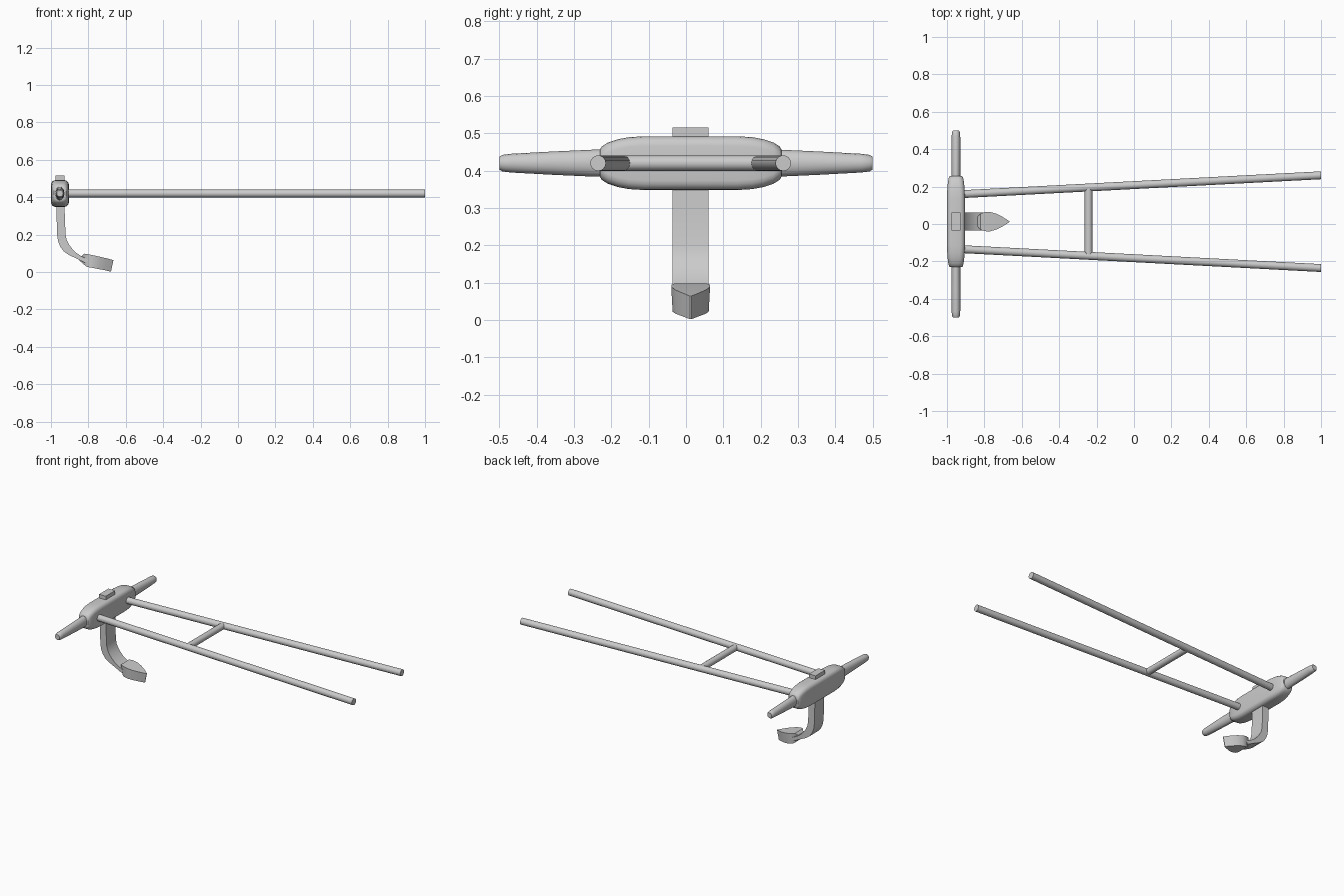
import bpy, bmesh
from math import cos, sin, pi
from mathutils import Vector

if "Cube" in bpy.data.objects:
    bpy.data.objects.remove(bpy.data.objects["Cube"])

CY = 0.0125          # centre line of head, shank and poles
HX, HZ = -0.952, 0.42


def loft(name, rings, smooth=True, angle=35):
    """Skin equal-length rings of points and cap both ends."""
    bm = bmesh.new()
    rows = [[bm.verts.new(p) for p in r] for r in rings]
    n = len(rows[0])
    for a, b in zip(rows, rows[1:]):
        for i in range(n):
            j = (i + 1) % n
            bm.faces.new((a[i], a[j], b[j], b[i]))
    bm.faces.new(rows[0])
    bm.faces.new(rows[-1][::-1])
    bmesh.ops.remove_doubles(bm, verts=bm.verts, dist=1e-5)
    bmesh.ops.recalc_face_normals(bm, faces=bm.faces)
    me = bpy.data.meshes.new(name)
    bm.to_mesh(me)
    bm.free()
    ob = bpy.data.objects.new(name, me)
    bpy.context.collection.objects.link(ob)
    if smooth:
        bpy.ops.object.select_all(action='DESELECT')
        ob.select_set(True)
        bpy.context.view_layer.objects.active = ob
        bpy.ops.object.shade_smooth_by_angle(angle=angle * pi / 180)
    return ob


def rod(name, a, b, r, n=16):
    a, b = Vector(a), Vector(b)
    d = (b - a).normalized()
    u = d.cross(Vector((0, 0, 1))).normalized()
    v = u.cross(d)
    ring = [(u * cos(2 * pi * i / n) + v * sin(2 * pi * i / n)) * r for i in range(n)]
    return loft(name, [[p + q for q in ring] for p in (a, b)])


def rounded_ring(y, hx, hz, r):
    """Rounded rectangle in the xz plane."""
    pts = []
    for q, (sx, sz) in enumerate([(1, 1), (-1, 1), (-1, -1), (1, -1)]):
        for k in range(5):
            t = (q + k / 4) * pi / 2
            pts.append((HX + sx * (hx - r) + r * cos(t), y, HZ + sz * (hz - r) + r * sin(t)))
    return pts


def oval_ring(y, rx, rz, n=16):
    return [(HX + rx * cos(2 * pi * i / n), y, HZ + rz * sin(2 * pi * i / n)) for i in range(n)]


# Head beam with rounded ends: (half length, half width, half height)
half = [(0.2435, 0.033, 0.036), (0.238, 0.037, 0.045), (0.222, 0.041, 0.055),
        (0.195, 0.0445, 0.064), (0.165, 0.0465, 0.0695), (0.125, 0.048, 0.072)]
stations = [(-y, a, b) for y, a, b in half] + half[::-1]
loft("head_beam", [rounded_ring(CY + y, a, b, 0.026) for y, a, b in stations])

# Tapered side grips
for s, side in ((-1, "left"), (1, "right")):
    prof = [(0.20, 0.024, 0.037), (0.25, 0.024, 0.036), (0.36, 0.024, 0.031),
            (0.47, 0.023, 0.025), (0.492, 0.021, 0.022), (0.50, 0.016, 0.017)]
    loft("grip_" + side, [oval_ring(s * y, a, b) for y, a, b in prof])

# Diverging draft poles and their spreader
for s, side in ((-1, "left"), (1, "right")):
    rod("pole_" + side, (-0.94, CY + s * 0.146, HZ), (1.0, CY + s * 0.248, HZ), 0.021)
rod("spreader", (-0.243, CY - 0.18, HZ), (-0.243, CY + 0.18, HZ), 0.0205)

# Curved flat shank: (back x, back z, front x, front z)
shank = [(-0.972, 0.40, -0.928, 0.40), (-0.970, 0.30, -0.926, 0.30),
         (-0.967, 0.20, -0.922, 0.20), (-0.962, 0.165, -0.916, 0.172),
         (-0.950, 0.135, -0.904, 0.148), (-0.932, 0.111, -0.887, 0.125),
         (-0.905, 0.092, -0.866, 0.104), (-0.865, 0.073, -0.843, 0.088),
         (-0.815, 0.048, -0.800, 0.066)]
W = 0.048
loft("shank", [[(bx, CY - W, bz), (bx, CY + W, bz), (fx, CY + W, fz), (fx, CY - W, fz)]
               for bx, bz, fx, fz in shank])

# Shank end block on top of the head beam
loft("top_tenon", [[(HX + a * 0.024, CY + b * W, z) for a, b in
                    ((-1, -1), (1, -1), (1, 1), (-1, 1))] for z in (0.47, 0.516)], False)

# Pointed leaf-shaped share: (top x, top z, bottom x, bottom z, half width)
share = [(-0.852, 0.070, -0.846, 0.060, 0.008), (-0.822, 0.098, -0.812, 0.030, 0.042),
         (-0.800, 0.095, -0.798, 0.026, 0.051), (-0.770, 0.089, -0.775, 0.022, 0.052),
         (-0.735, 0.081, -0.745, 0.016, 0.042), (-0.700, 0.073, -0.712, 0.010, 0.024),
         (-0.666, 0.064, -0.679, 0.002, 0.002)]
loft("share", [[(tx, CY - w, tz), (tx, CY + w, tz), (bx, CY + w * 0.93, bz), (bx, CY - w * 0.93, bz)]
               for tx, tz, bx, bz, w in share], True, 25)
